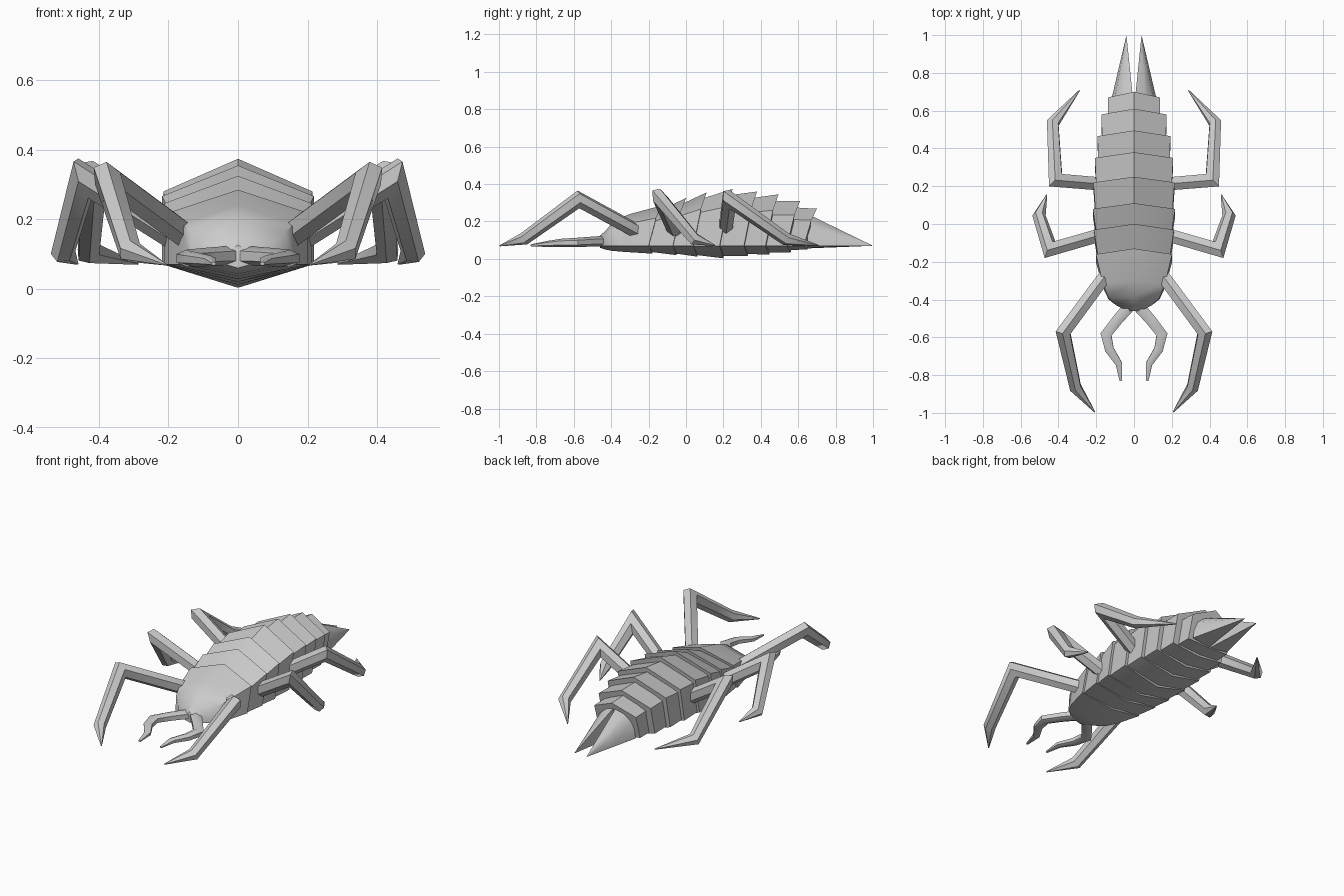
import bpy, bmesh, math
from mathutils import Vector

if "Cube" in bpy.data.objects:
    bpy.data.objects.remove(bpy.data.objects["Cube"])

grey = bpy.data.materials.new("shell_grey")
grey.diffuse_color = (0.6, 0.6, 0.6, 1)
grey.use_nodes = True
grey.node_tree.nodes["Principled BSDF"].inputs["Base Color"].default_value = grey.diffuse_color


def loft(name, rings, angle=35):
    """Skin a list of equal-length point rings into a capped solid."""
    bm = bmesh.new()
    vs = [[bm.verts.new(p) for p in ring] for ring in rings]
    n = len(rings[0])
    for a, b in zip(vs, vs[1:]):
        for i in range(n):
            j = (i + 1) % n
            bm.faces.new((a[i], a[j], b[j], b[i]))
    bm.faces.new(vs[0])
    bm.faces.new(vs[-1])
    bmesh.ops.recalc_face_normals(bm, faces=bm.faces)
    mesh = bpy.data.meshes.new(name)
    bm.to_mesh(mesh)
    bm.free()
    mesh.materials.append(grey)
    ob = bpy.data.objects.new(name, mesh)
    bpy.context.collection.objects.link(ob)
    bpy.ops.object.select_all(action='DESELECT')
    ob.select_set(True)
    bpy.context.view_layer.objects.active = ob
    bpy.ops.object.shade_smooth_by_angle(angle=math.radians(angle))
    return ob


def limb(name, path, radii, sides=6, flat=1.0):
    """Mitred tube along a path, built on both sides of the body."""
    pts = [Vector(p) for p in path]
    dirs = [(b - a).normalized() for a, b in zip(pts, pts[1:])]
    u = dirs[0].cross(Vector((0, 0, 1))).normalized()
    v = u.cross(dirs[0])
    offs = [u * math.cos(t) + v * math.sin(t) * flat
            for t in [math.tau * (i + 0.5) / sides for i in range(sides)]]
    rings = []
    for k, p in enumerate(pts):
        d = dirs[max(k - 1, 0)]
        normal = (d + dirs[min(k, len(dirs) - 1)]).normalized()
        offs = [o - d * (o.dot(normal) / d.dot(normal)) for o in offs]
        rings.append([p + o * radii[k] for o in offs])
    for side, s in (("right", 1), ("left", -1)):
        loft(f"{name}_{side}", [[(s * q.x, q.y, q.z) for q in r] for r in rings], 50)


def hexagon(y, w, top, keel, lean=1.0):
    """Ridged body section, swept back along the top ridge."""
    sh = 0.07 + 0.69 * (top - 0.07)
    return [(0, y, top), (w, y - 0.03 * lean, sh), (w, y - 0.07 * lean, 0.07),
            (0, y - 0.05 * lean, keel),
            (-w, y - 0.07 * lean, 0.07), (-w, y - 0.03 * lean, sh)]


# Rear rim of each armour plate: y, half width, ridge height, keel height
rims = [(-0.13, 0.202, 0.285, 0.028), (0.0, 0.212, 0.325, 0.02),
        (0.11, 0.218, 0.355, 0.012), (0.25, 0.215, 0.374, 0.003),
        (0.38, 0.207, 0.36, 0.015), (0.495, 0.193, 0.345, 0.023),
        (0.61, 0.172, 0.31, 0.035), (0.70, 0.138, 0.268, 0.05)]

# Overlapping body plates, each tucked under the one ahead
for i in range(1, len(rims)):
    y0, w0, t0, k0 = rims[i - 1]
    y1, w1, t1, k1 = rims[i]
    front = hexagon(y0 - 0.03, min(w0, w1 + 0.01) * 0.93, t0 - 0.035, k0 + 0.012)
    loft(f"body_plate_{i}", [front, hexagon(y1, w1, t1, k1)])

# Tapered head
loft("head", [hexagon(-0.46, 0.035, 0.125, 0.06, 0),
              hexagon(-0.43, 0.095, 0.15, 0.05, 0),
              hexagon(-0.385, 0.135, 0.205, 0.043, 0.2),
              hexagon(-0.30, 0.165, 0.24, 0.037, 0.5),
              hexagon(*rims[0])], 45)

# Twin tail spikes
for side, s in (("right", 1), ("left", -1)):
    base = [(0.004, 0.24), (0.06, 0.215), (0.105, 0.175), (0.122, 0.07),
            (0.06, 0.06), (0.004, 0.056)]
    tip = Vector((0.04, 1.0, 0.07))
    rings = []
    for f in (0, 0.5, 0.985):
        rings.append([(s * (x + (tip.x - x) * f), 0.65 + 0.35 * f,
                       z + (tip.z - z) * f) for x, z in base])
    loft(f"tail_spike_{side}", rings, 50)

# Three pairs of jointed legs
leg_radii = (0.04, 0.041, 0.034, 0.003)
limb("front_leg", [(0.12, -0.23, 0.13), (0.375, -0.575, 0.318),
                   (0.31, -0.865, 0.108), (0.208, -0.995, 0.07)], leg_radii)
limb("middle_leg", [(0.15, -0.05, 0.13), (0.445, -0.135, 0.318),
                    (0.503, 0.045, 0.105), (0.462, 0.155, 0.072)], leg_radii)
limb("rear_leg", [(0.15, 0.21, 0.15), (0.415, 0.232, 0.318),
                  (0.43, 0.535, 0.105), (0.288, 0.708, 0.072)], leg_radii)

# Curved mandibles
limb("mandible", [(0.02, -0.43, 0.095), (0.09, -0.51, 0.092), (0.148, -0.585, 0.088),
                  (0.13, -0.665, 0.086), (0.08, -0.74, 0.08), (0.07, -0.83, 0.072)],
     (0.036, 0.033, 0.031, 0.027, 0.02, 0.007), flat=0.8)
